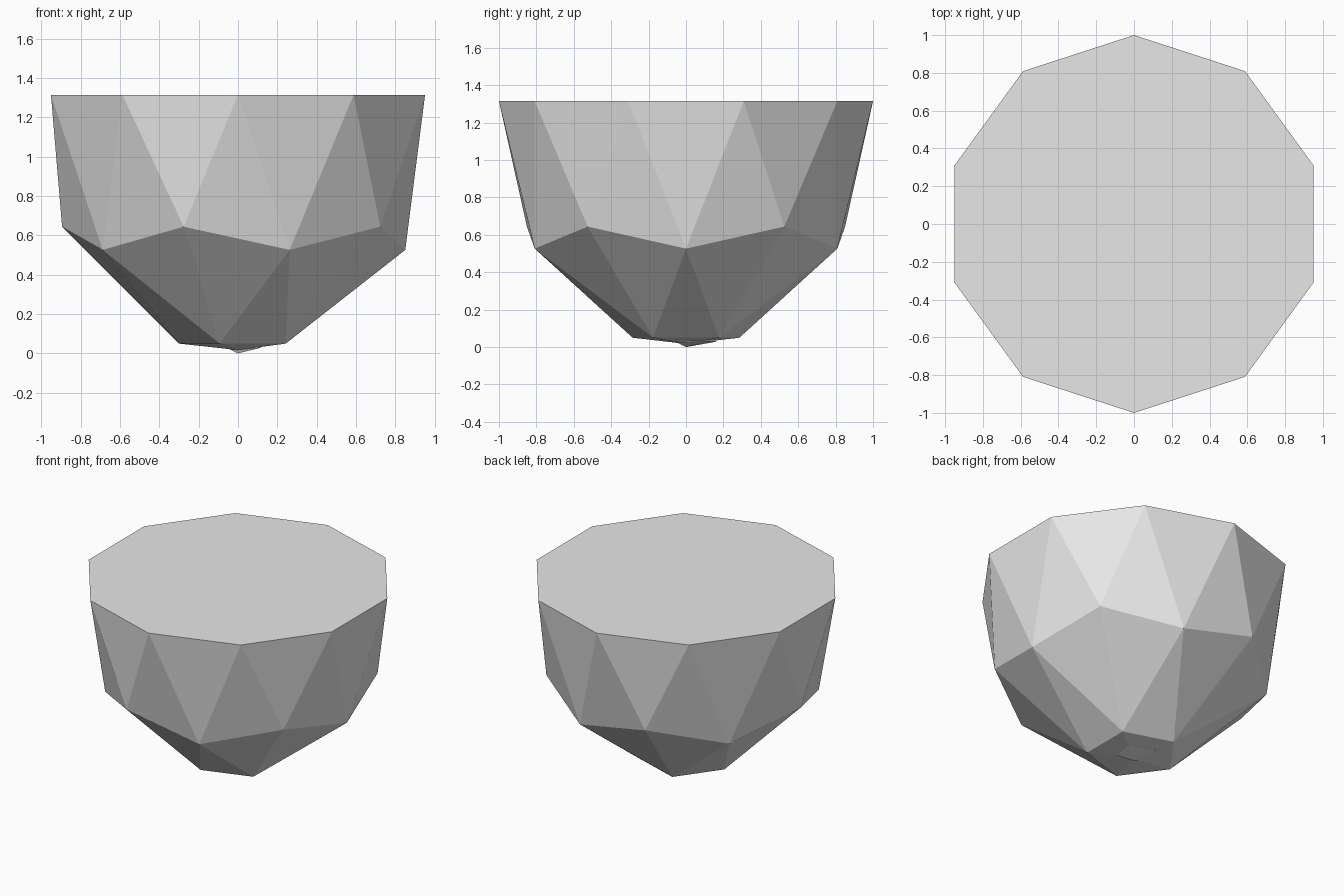
import bpy
import bmesh
from math import hypot

old = bpy.data.objects.get("Cube")
if old:
    bpy.data.objects.remove(old, do_unlink=True)

# Single flat grey
grey = bpy.data.materials.new("plain grey")
grey.use_nodes = True
grey.diffuse_color = (0.8, 0.8, 0.8, 1)
grey.node_tree.nodes["Principled BSDF"].inputs["Base Color"].default_value = (0.8, 0.8, 0.8, 1)


def add_object(name, bm):
    bmesh.ops.recalc_face_normals(bm, faces=bm.faces)
    mesh = bpy.data.meshes.new(name)
    bm.to_mesh(mesh)
    bm.free()
    mesh.materials.append(grey)
    obj = bpy.data.objects.new(name, mesh)
    bpy.context.scene.collection.objects.link(obj)
    return obj


TOP = 1.315
STRETCH = 1.5

# Faceted bowl body: lower half of an icosphere, capped flat on top
bm = bmesh.new()
bmesh.ops.create_icosphere(bm, subdivisions=2, radius=1)
bmesh.ops.delete(bm, geom=[v for v in bm.verts if v.co.z > 0.01], context="VERTS")
rim = [e for e in bm.edges if e.is_boundary]
bmesh.ops.contextual_create(bm, geom=rim)

for v in bm.verts:
    radius = hypot(v.co.x, v.co.y)
    if radius < 0.1:            # bottom point
        v.co = (0, 0, 0.017)
    elif radius < 0.6:          # ring drawn in around the bottom
        v.co = (v.co.x * 0.3 / radius, v.co.y * 0.3 / radius, 0.05)
    else:
        v.co.z = TOP + v.co.z * STRETCH
add_object("faceted_body", bm)

# Small tilted point poking out of the underside
bm = bmesh.new()
for co in [(0, 0, 0), (0.105, -0.05, 0.026), (0.12, 0.105, 0.03),
           (-0.05, 0.163, 0.029), (-0.05, 0, 0.024), (0.03, 0.04, 0.08)]:
    bm.verts.new(co)
bmesh.ops.convex_hull(bm, input=bm.verts)
add_object("bottom_point", bm)
